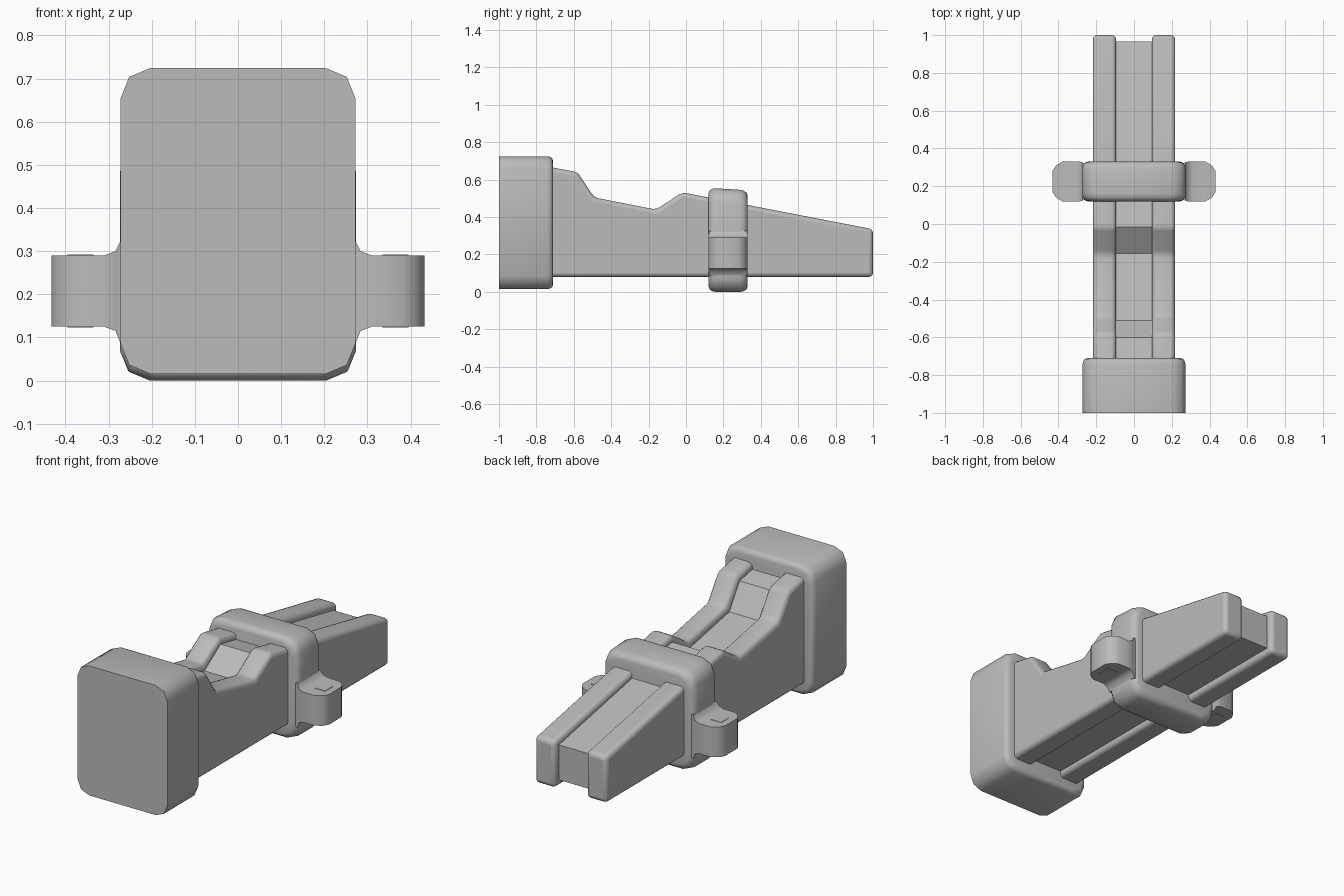
import bpy, bmesh, math

if "Cube" in bpy.data.objects:
    bpy.data.objects.remove(bpy.data.objects["Cube"])

grey = bpy.data.materials.new("plain grey")
grey.diffuse_color = (0.5, 0.5, 0.5, 1)
grey.use_nodes = True
grey.node_tree.nodes["Principled BSDF"].inputs["Base Color"].default_value = grey.diffuse_color


def make_object(name, bm, bevel=0.0, angle=50):
    bmesh.ops.recalc_face_normals(bm, faces=bm.faces)
    mesh = bpy.data.meshes.new(name)
    bm.to_mesh(mesh)
    bm.free()
    mesh.materials.append(grey)
    ob = bpy.data.objects.new(name, mesh)
    bpy.context.collection.objects.link(ob)
    if bevel:
        mod = ob.modifiers.new("rounded edges", 'BEVEL')
        mod.width, mod.segments = bevel, 3
        mod.limit_method, mod.angle_limit = 'ANGLE', math.radians(25)
    bpy.ops.object.select_all(action='DESELECT')
    ob.select_set(True)
    bpy.context.view_layer.objects.active = ob
    bpy.ops.object.shade_smooth_by_angle(angle=math.radians(angle))
    return ob


def loft(sections):
    """Skin a row of equal-length rings and cap both ends."""
    bm = bmesh.new()
    rings = [[bm.verts.new(p) for p in ring] for ring in sections]
    n = len(rings[0])
    for a, b in zip(rings, rings[1:]):
        for i in range(n):
            j = (i + 1) % n
            bm.faces.new((a[i], a[j], b[j], b[i]))
    bm.faces.new(rings[0])
    bm.faces.new(rings[-1])
    return bm


def rounded_ring(y, half, z0, z1, inset):
    """Upright rectangle with faceted round corners, shrunk by inset."""
    w, mid, h = half - inset, (z0 + z1) / 2, (z1 - z0) / 2 - inset
    quarter = [(w, h - 0.07), (w - 0.02, h - 0.021), (w - 0.07, h)]
    pts = quarter + [(-x, z) for x, z in reversed(quarter)]
    pts += [(-x, -z) for x, z in pts]
    return [(x, y, mid + z) for x, z in pts]


# End block: flat front face, softened rear rim
end_block = make_object("end_block", loft(
    [rounded_ring(y, 0.272, 0.015, 0.725, d)
     for y, d in [(-1, 0), (-0.74, 0), (-0.725, 0.004), (-0.715, 0.012), (-0.71, 0.025)]]))

# Collar around the body, top sloping down towards the back
bm = loft([rounded_ring(y, 0.274, 0.0, 0.556, d)
           for y, d in [(0.12, 0.03), (0.125, 0.015), (0.14, 0.004), (0.16, 0),
                        (0.29, 0), (0.31, 0.004), (0.325, 0.015), (0.33, 0.03)]])
for v in bm.verts:
    if v.co.z > 0.3:
        v.co.z -= 0.06 * (v.co.y - 0.12)
make_object("collar", bm)

# Side lugs with flared roots and clipped outer corners, plus thin square insets
LUG = [(0.24, 0.095, 0.085, 0.325), (0.272, 0.1, 0.085, 0.325),
       (0.284, 0.105, 0.115, 0.30), (0.31, 0.105, 0.125, 0.29),
       (0.38, 0.105, 0.125, 0.29), (0.413, 0.085, 0.125, 0.29),
       (0.432, 0.055, 0.125, 0.29)]
for side, s in (("left", -1), ("right", 1)):
    make_object(side + "_lug", loft(
        [[(s * x, 0.225 - w, z0), (s * x, 0.225 + w, z0),
          (s * x, 0.225 + w, z1), (s * x, 0.225 - w, z1)] for x, w, z0, z1 in LUG]))
    for label, z in (("upper", 0.289), ("lower", 0.126)):
        make_object(f"{side}_{label}_lug_plate", loft(
            [[(s * x, y, z + d) for x, y in
              ((0.335, 0.19), (0.395, 0.19), (0.395, 0.26), (0.335, 0.26))]
             for d in (-0.003, 0.003)]))

# Long body: two outer rails and a slightly sunken centre strip
RAIL = [(-0.75, 0.672), (-0.58, 0.64), (-0.49, 0.505), (-0.16, 0.44),
        (-0.02, 0.532), (1.0, 0.335), (1.0, 0.08), (-0.75, 0.08)]
CORE = [(-0.75, 0.637), (-0.6, 0.607), (-0.51, 0.472), (-0.155, 0.403),
        (-0.015, 0.496), (0.965, 0.307), (0.965, 0.115), (-0.75, 0.115)]


def slab(profile, x0, x1):
    return loft([[(x, y, z) for y, z in profile] for x in (x0, x1)])


for side, s in (("left", -1), ("right", 1)):
    make_object(side + "_rail", slab(RAIL, s * 0.095, s * 0.218), bevel=0.022)
make_object("centre_strip", slab(CORE, -0.11, 0.11), angle=30)
